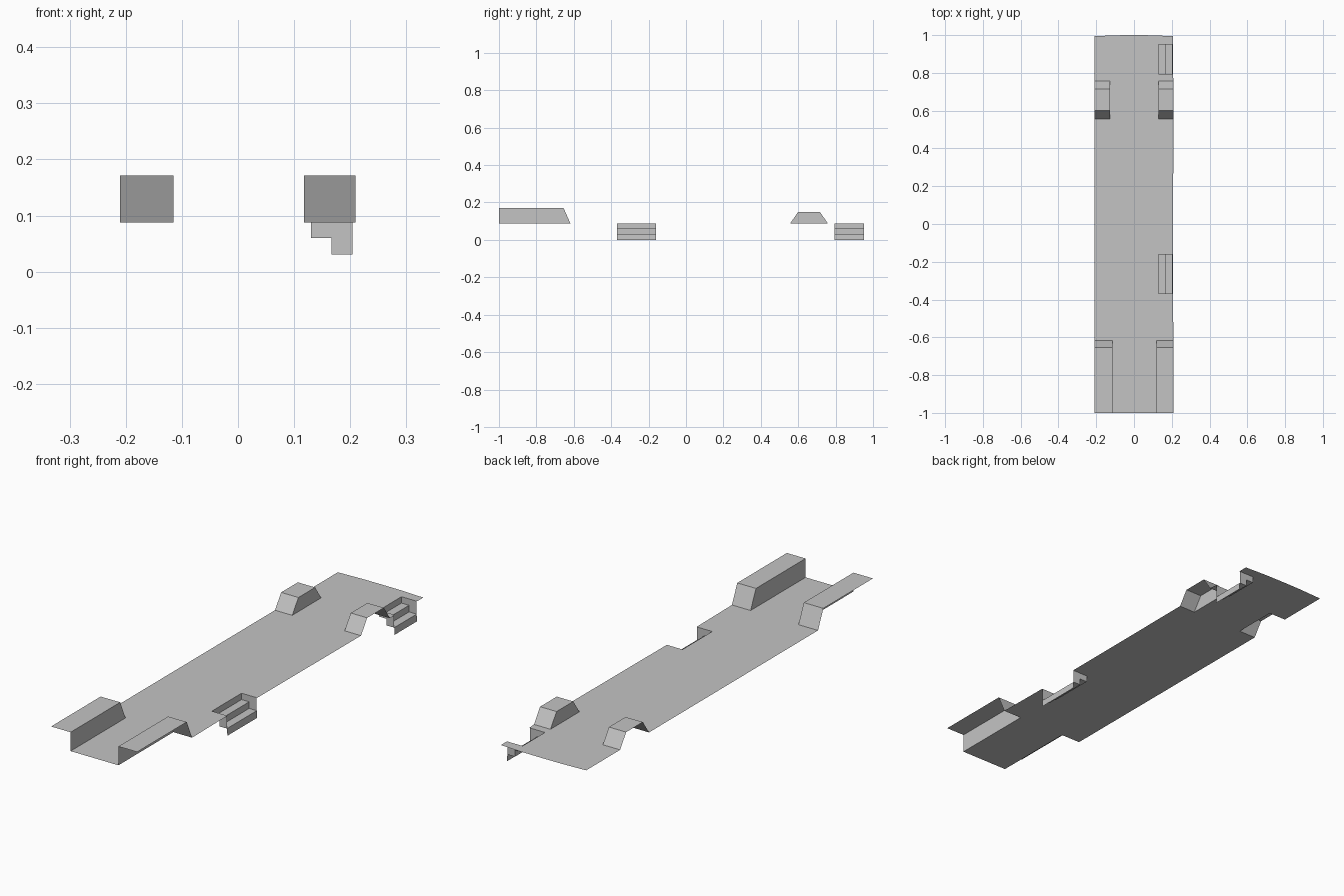
import bpy
import bmesh
from mathutils import Vector

cube = bpy.data.objects.get("Cube")
if cube:
    bpy.data.objects.remove(cube, do_unlink=True)

gray = bpy.data.materials.new("light gray")
gray.use_nodes = True
colour = (0.55, 0.55, 0.55, 1)
gray.diffuse_color = colour
gray.node_tree.nodes["Principled BSDF"].inputs["Base Color"].default_value = colour

FLOOR = 0.088
LEFT, RIGHT = -0.21, 0.209


def add_face(bm, points, facing):
    """Add one flat panel whose normal points along facing."""
    face = bm.faces.new([bm.verts.new(p) for p in points])
    face.normal_update()
    if face.normal.dot(Vector(facing)) < 0:
        face.normal_flip()


def finish(name, bm):
    bmesh.ops.remove_doubles(bm, verts=bm.verts, dist=0.0005)
    mesh = bpy.data.meshes.new(name)
    bm.to_mesh(mesh)
    bm.free()
    mesh.materials.append(gray)
    bpy.context.collection.objects.link(bpy.data.objects.new(name, mesh))


# Wheel arch: bent sheet over the wheel plus its inner wall, open outside
def wheel_arch(name, inner, outer, profile):
    bm = bmesh.new()
    for (y0, z0), (y1, z1) in zip(profile, profile[1:]):
        add_face(bm, [(inner, y0, z0), (outer, y0, z0),
                      (outer, y1, z1), (inner, y1, z1)],
                 (0, z0 - z1, y1 - y0))
    wall = list(profile)
    if wall[0][1] > FLOOR:
        wall.insert(0, (wall[0][0], FLOOR))
    add_face(bm, [(inner, y, z) for y, z in wall], (inner - outer, 0, 0))
    finish(name, bm)


# Door steps: risers and treads between two end walls
def door_steps(name, y0, y1):
    stair = [(0.13, FLOOR), (0.13, 0.06), (0.167, 0.06),
             (0.167, 0.031), (0.204, 0.031), (0.206, 0)]
    bm = bmesh.new()
    for (xa, za), (xb, zb) in zip(stair, stair[1:]):
        add_face(bm, [(xa, y0, za), (xb, y0, zb), (xb, y1, zb), (xa, y1, za)],
                 (za - zb, 0, xb - xa))
    for y, direction in ((y0, 1), (y1, -1)):
        wall = stair[:-1] + [(0.204, FLOOR)]
        add_face(bm, [(x, y, z) for x, z in wall], (0, direction, 0))
    finish(name, bm)


rear_profile = [(-1, 0.171), (-0.655, 0.171), (-0.618, FLOOR)]
front_profile = [(0.557, FLOOR), (0.6, 0.15), (0.716, 0.15), (0.758, FLOOR)]
doors = {"middle": (-0.368, -0.161), "end": (0.795, 0.951)}

for side, outer, rear_inner, front_inner in (
        ("right", LEFT, -0.115, -0.126), ("left", RIGHT, 0.118, 0.129)):
    wheel_arch(side + "_long_wheel_arch", rear_inner, outer, rear_profile)
    wheel_arch(side + "_short_wheel_arch", front_inner, outer, front_profile)
for place, (y0, y1) in doors.items():
    door_steps(place + "_door_steps", y0, y1)


# Floor sheet, notched for the arches and the door steps
def notch(edge, inner, y0, y1):
    return [(edge, y0), (inner, y0), (inner, y1), (edge, y1)]


right_edge = [(0.118, -1), (0.118, -0.618), (RIGHT, -0.618)]
right_edge += notch(0.206, 0.13, *doors["middle"])
right_edge += notch(RIGHT, 0.129, 0.557, 0.758)
right_edge += notch(0.206, 0.13, *doors["end"])
end_edge = [(0.206, 0.994), (0.1, 0.999), (0, 1), (-0.1, 0.999), (LEFT, 0.994)]
left_edge = notch(LEFT, -0.126, 0.758, 0.557)
left_edge += [(LEFT, -0.618), (-0.115, -0.618), (-0.115, -1)]

bm = bmesh.new()
add_face(bm, [(x, y, FLOOR) for x, y in right_edge + end_edge + left_edge], (0, 0, 1))
bmesh.ops.triangulate(bm, faces=bm.faces)
finish("floor", bm)
